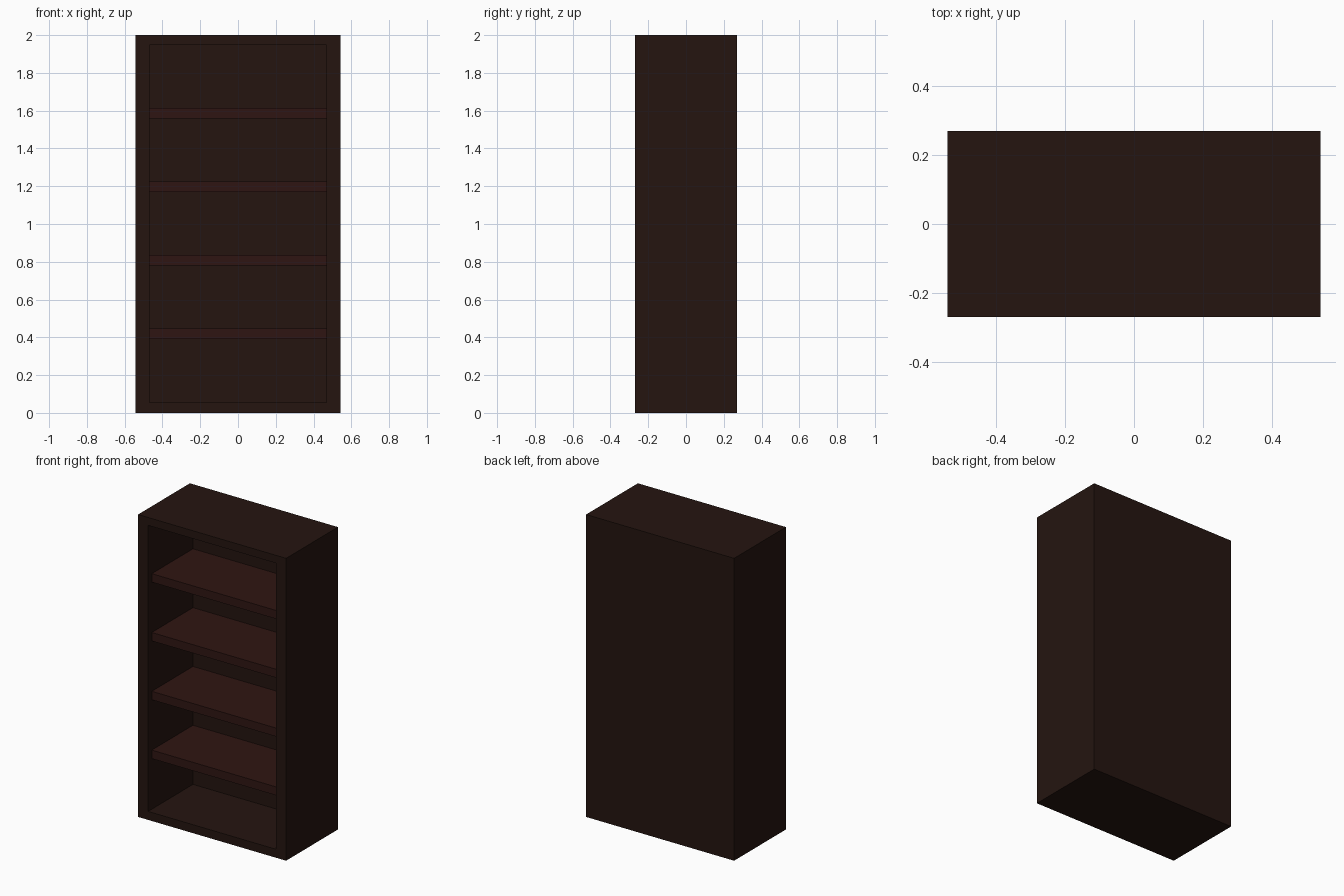
import bpy, bmesh

if "Cube" in bpy.data.objects:
    bpy.data.objects.remove(bpy.data.objects["Cube"])

W, D, H = 1.083, 0.541, 2.0          # overall size
IN_X = 0.468                         # half width of the opening
FLOOR, CEIL = 0.056, 1.948           # bottom and top of the opening
FRONT, BACK = -D / 2, 0.198          # front plane, inside of the back wall


def material(name, rgb):
    mat = bpy.data.materials.new(name)
    mat.diffuse_color = (*rgb, 1.0)
    mat.use_nodes = True
    mat.node_tree.nodes["Principled BSDF"].inputs["Base Color"].default_value = mat.diffuse_color
    return mat


def box(name, x, y, z, mat):
    """Box from (min, max) ranges; returns the object."""
    bm = bmesh.new()
    bmesh.ops.create_cube(bm, size=1.0)
    for v in bm.verts:
        v.co = [r[0] + (c + 0.5) * (r[1] - r[0]) for c, r in zip(v.co, (x, y, z))]
    mesh = bpy.data.meshes.new(name)
    bm.to_mesh(mesh)
    bm.free()
    mesh.materials.append(mat)
    obj = bpy.data.objects.new(name, mesh)
    bpy.context.collection.objects.link(obj)
    return obj


carcass_wood = material("dark_wood", (0.018, 0.0072, 0.005))
shelf_wood = material("red_wood", (0.028, 0.0075, 0.006))

# Carcass: one solid box whose front is inset and pushed in to make the recess
carcass = box("carcass", (-W / 2, W / 2), (FRONT, D / 2), (0, H), carcass_wood)
bm = bmesh.new()
bm.from_mesh(carcass.data)
front = min(bm.faces, key=lambda f: f.calc_center_median().y)
bmesh.ops.inset_region(bm, faces=[front], thickness=0.04)
for v in front.verts:
    v.co.x = IN_X if v.co.x > 0 else -IN_X
    v.co.z = CEIL if v.co.z > H / 2 else FLOOR
new = bmesh.ops.extrude_discrete_faces(bm, faces=[front])["faces"][0]
for v in new.verts:
    v.co.y = BACK
bmesh.ops.recalc_face_normals(bm, faces=bm.faces)
bm.to_mesh(carcass.data)
bm.free()

# Four evenly spaced shelves, set slightly back from the front
for i in range(4):
    top = 0.447 + i * 0.389
    box(f"shelf_{i + 1}", (-IN_X, IN_X), (FRONT + 0.038, BACK),
        (top - 0.056, top), shelf_wood)
